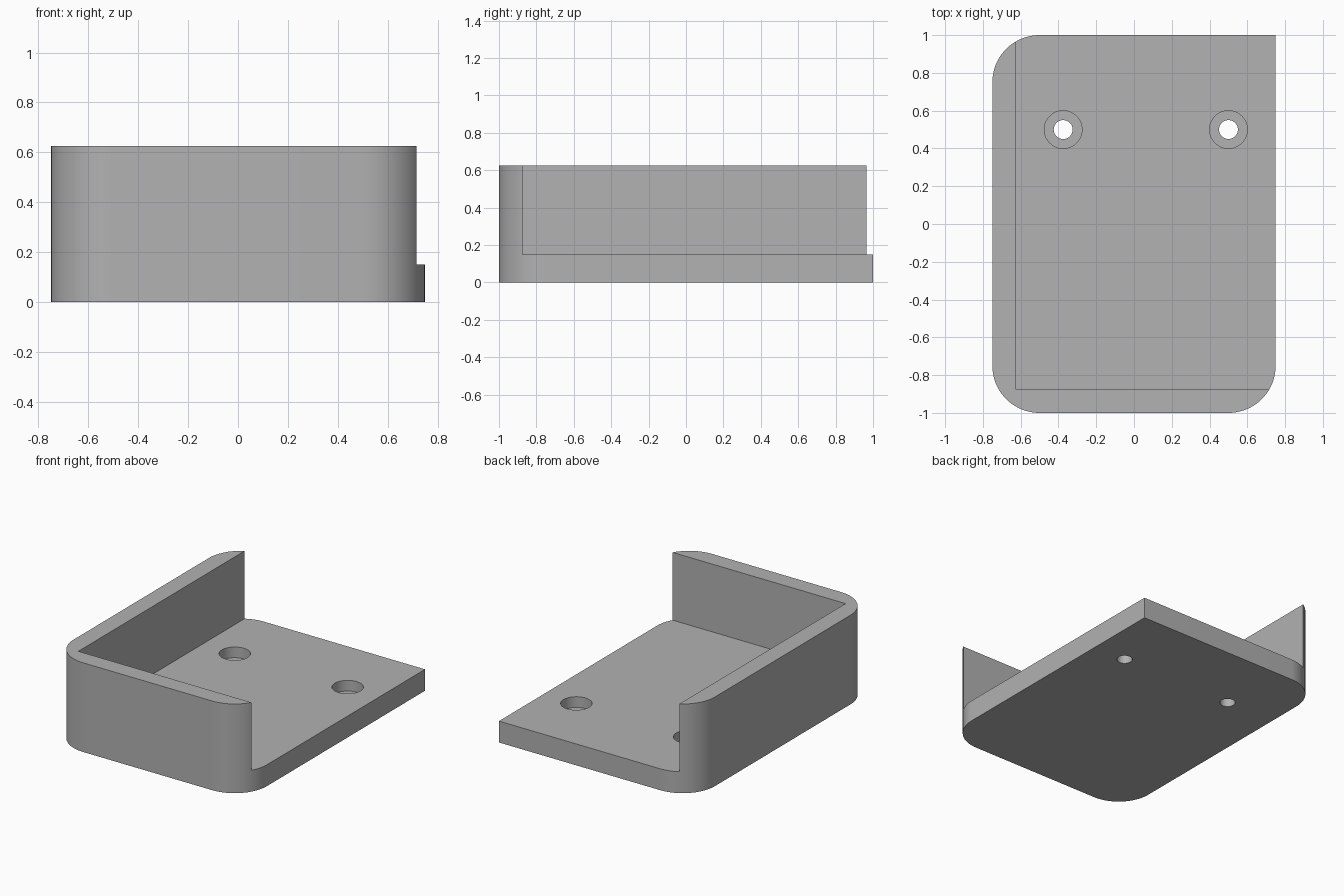
import bpy
import bmesh
from math import cos, sin, pi, radians

old = bpy.data.objects.get("Cube")
if old:
    bpy.data.objects.remove(old, do_unlink=True)

HALF_X, HALF_Y, CORNER = 0.75, 1.0, 0.25
FLOOR, HEIGHT = 0.15, 0.625

grey = bpy.data.materials.new("plain grey")
grey.use_nodes = True
colour = (0.445, 0.445, 0.445, 1)
grey.diffuse_color = colour
grey.node_tree.nodes["Principled BSDF"].inputs["Base Color"].default_value = colour


def arc(cx, cy, r, start, sweep, n):
    return [(cx + r * cos(start + sweep * i / n), cy + r * sin(start + sweep * i / n))
            for i in range(n + 1)]


def prism(name, outline, z0, z1):
    """Extrude a counter-clockwise outline from z0 to z1."""
    bm = bmesh.new()
    base = bm.faces.new([bm.verts.new((x, y, z0)) for x, y in outline])
    top = bmesh.ops.extrude_face_region(bm, geom=[base])["geom"]
    verts = [g for g in top if isinstance(g, bmesh.types.BMVert)]
    bmesh.ops.translate(bm, verts=verts, vec=(0, 0, z1 - z0))
    bmesh.ops.recalc_face_normals(bm, faces=bm.faces)
    mesh = bpy.data.meshes.new(name)
    bm.to_mesh(mesh)
    bm.free()
    mesh.materials.append(grey)
    obj = bpy.data.objects.new(name, mesh)
    bpy.context.collection.objects.link(obj)
    return obj


def cut(target, cutter):
    """Subtract the cutter and remove it."""
    bpy.context.view_layer.objects.active = target
    mod = target.modifiers.new("cut", "BOOLEAN")
    mod.operation = "DIFFERENCE"
    mod.solver = "EXACT"
    mod.object = cutter
    bpy.ops.object.modifier_apply(modifier=mod.name)
    bpy.data.objects.remove(cutter, do_unlink=True)


# Solid block: three rounded corners, one square corner
ix, iy = HALF_X - CORNER, HALF_Y - CORNER
outline = [(HALF_X, HALF_Y)]
for sx, sy, start in ((-1, 1, pi / 2), (-1, -1, pi), (1, -1, 3 * pi / 2)):
    outline += arc(sx * ix, sy * iy, CORNER, start, pi / 2, 20)
body = prism("corner_tray", outline, 0, HEIGHT)

# Open pocket, leaving the front wall and the right wall
left, front = -0.625, -0.875
cut(body, prism("pocket_cutter", [(left, front), (2, front), (2, 2), (left, 2)], FLOOR, 1))

# Counterbored screw holes through the floor
for x in (-0.375, 0.5):
    for r, z0 in ((0.1, 0.075), (0.05, -0.1)):
        ring = arc(x, 0.5, r, 0, 2 * pi, 48)[:-1]
        cut(body, prism("hole_cutter", ring, z0, 0.3))

# Smooth rounded surfaces, sharp edges kept
bpy.ops.object.select_all(action="DESELECT")
body.select_set(True)
bpy.context.view_layer.objects.active = body
bpy.ops.object.shade_smooth_by_angle(angle=radians(30))
